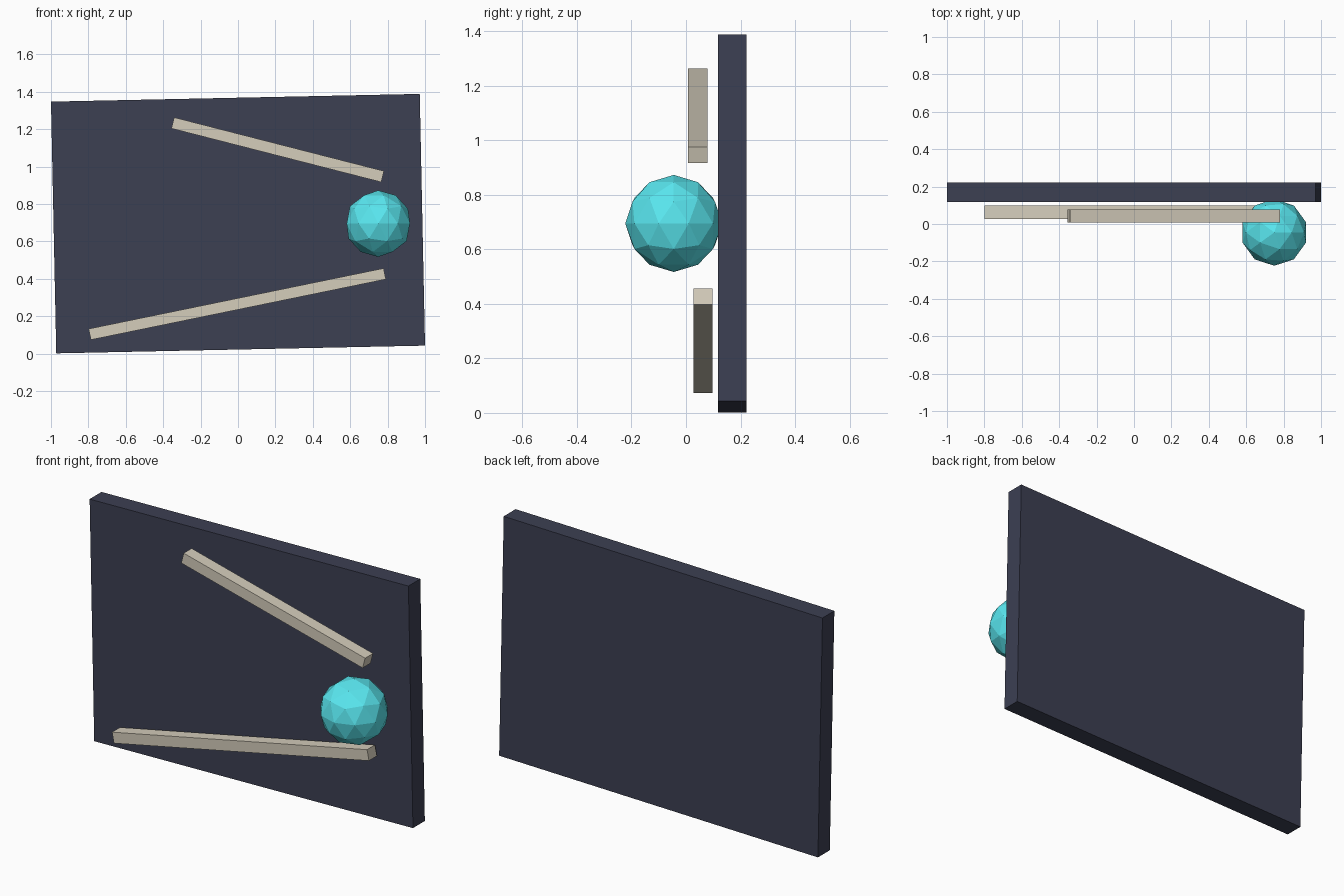
import bpy
from math import radians

if "Cube" in bpy.data.objects:
    bpy.data.objects.remove(bpy.data.objects["Cube"])


def material(name, color):
    m = bpy.data.materials.new(name)
    m.diffuse_color = color
    m.use_nodes = True
    m.node_tree.nodes["Principled BSDF"].inputs["Base Color"].default_value = m.diffuse_color
    return m


navy = material("dark_navy", (0.045, 0.05, 0.085, 1))
cream = material("cream", (0.66, 0.61, 0.50, 1))
cyan = material("cyan", (0.10, 0.80, 0.87, 1))


def box(name, center, size, tilt, mat):
    """Box tilted in the front plane; positive tilt lifts the right end."""
    bpy.ops.mesh.primitive_cube_add(size=1, location=center,
                                    rotation=(0, radians(-tilt), 0))
    ob = bpy.context.object
    ob.name = name
    ob.scale = size
    ob.data.materials.append(mat)
    return ob


# Slightly tilted back panel
box("back_panel", (0, 0.17, 0.695), (1.972, 0.105, 1.346), 1.2, navy)

# Two converging rails in front of the panel
box("upper_rail", (0.212, 0.043, 1.09), (1.158, 0.07, 0.061), -14.35, cream)
box("lower_rail", (-0.004, 0.063, 0.265), (1.61, 0.07, 0.06), 11.6, cream)

# Faceted ball touching the panel
bpy.ops.mesh.primitive_ico_sphere_add(subdivisions=2, radius=0.178,
                                      location=(0.75, -0.045, 0.695))
ball = bpy.context.object
ball.name = "ball"
ball.data.materials.append(cyan)
